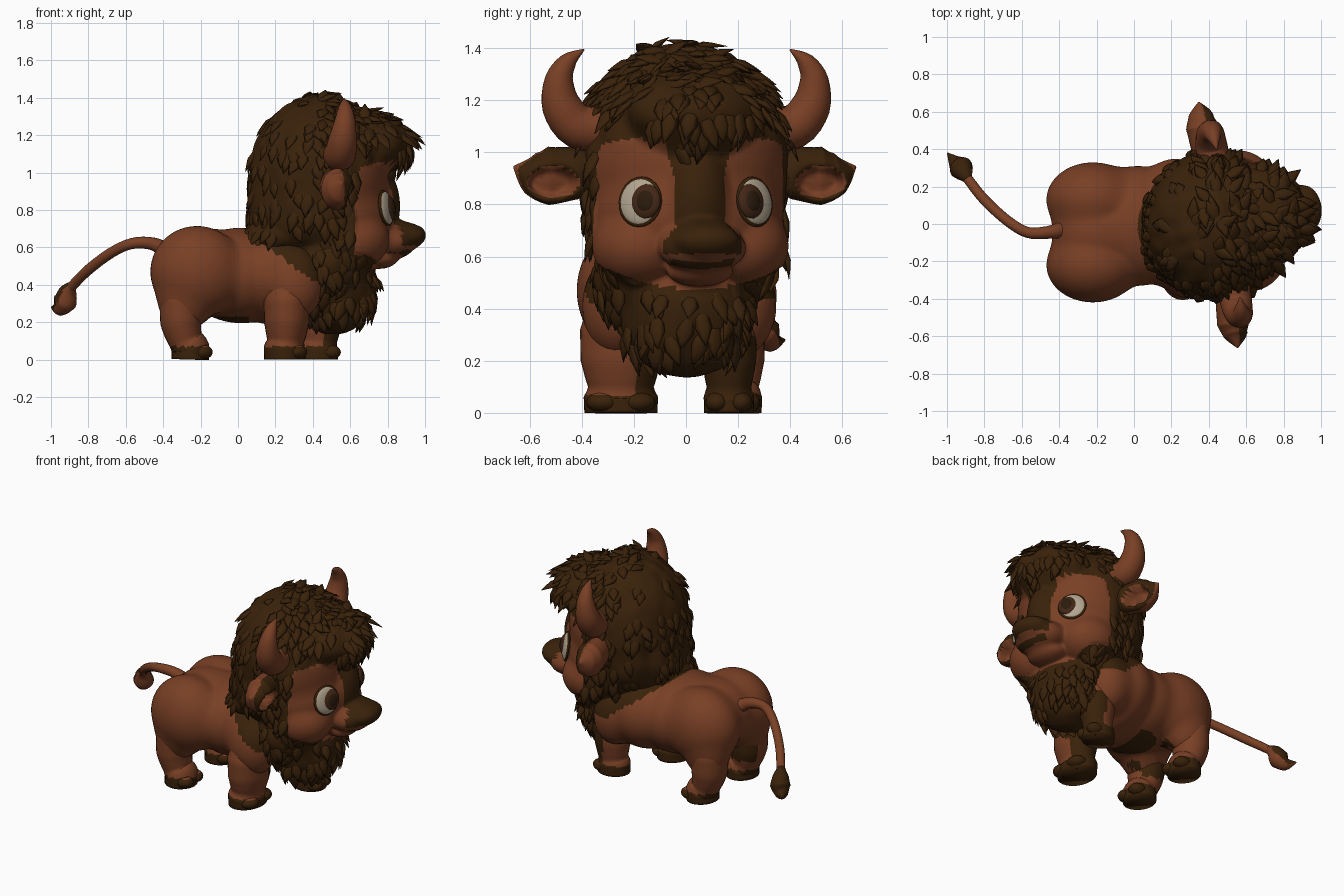
import bpy, bmesh, math, random
from mathutils import Vector, Matrix, noise

if "Cube" in bpy.data.objects:
    bpy.data.objects.remove(bpy.data.objects["Cube"])

random.seed(4)


def material(name, col):
    m = bpy.data.materials.new(name)
    m.diffuse_color = (*col, 1)
    m.use_nodes = True
    m.node_tree.nodes["Principled BSDF"].inputs["Base Color"].default_value = m.diffuse_color
    return m


SKIN = material("reddish brown hide", (0.19, 0.05, 0.018))
FUR = material("dark brown fur", (0.041, 0.0155, 0.003))
WHITE = material("eye cream", (0.45, 0.38, 0.28))
IRIS = material("iris brown", (0.055, 0.02, 0.008))
PUPIL = material("pupil dark", (0.025, 0.011, 0.004))
HEAD = Matrix.Translation((0.48, 0.0, 0)) @ Matrix.Rotation(math.radians(9), 4, 'Z')


def finish(name, bm, mats, matrix=None, rule=None):
    bmesh.ops.recalc_face_normals(bm, faces=bm.faces)
    me = bpy.data.meshes.new(name)
    bm.to_mesh(me)
    bm.free()
    for m in mats:
        me.materials.append(m)
    if rule:
        me.polygons.foreach_set("material_index", [int(rule(p.center, p.normal)) for p in me.polygons])
    me.shade_smooth()
    ob = bpy.data.objects.new(name, me)
    bpy.context.collection.objects.link(ob)
    if matrix:
        ob.matrix_world = matrix
    return me


def ball(bm, c, r, rot=None):
    m = Matrix.Translation(c) @ (rot or Matrix.Identity(4)) @ Matrix.Diagonal((*r, 1))
    bmesh.ops.create_uvsphere(bm, u_segments=24, v_segments=16, radius=1, matrix=m)


def blend(origin, balls, seg, rows, k=.03):
    """One smooth skin round many ellipsoids, shot outwards from a centre."""
    data = []
    for c, r in balls:
        o = [(origin[i] - c[i]) / r[i] for i in range(3)]
        data.append((*o, *r, o[0] ** 2 + o[1] ** 2 + o[2] ** 2 - 1))

    def reach(dx, dy, dz):
        best = second = 0.0
        for ox, oy, oz, rx, ry, rz, q in data:
            x, y, z = dx / rx, dy / ry, dz / rz
            a, b = x * x + y * y + z * z, ox * x + oy * y + oz * z
            disc = b * b - a * q
            if disc > 0:
                t = (math.sqrt(disc) - b) / a
                if t > best:
                    best, second = t, best
                elif t > second:
                    second = t
        return best + max(k - best + second, 0) ** 2 / (4 * k)

    bm, rings = bmesh.new(), []
    for i in range(rows + 1):
        th, ring = math.pi * i / rows, []
        for j in range(seg if 0 < i < rows else 1):
            ph = 2 * math.pi * j / seg
            d = Vector((math.sin(th) * math.cos(ph), math.sin(th) * math.sin(ph), math.cos(th)))
            ring.append(bm.verts.new(Vector(origin) + d * reach(*d)))
        rings.append(ring)
    for a, b in zip(rings, rings[1:]):
        for j in range(seg):
            n = (j + 1) % seg
            quad = (a[j % len(a)], b[j % len(b)], b[n % len(b)], a[n % len(a)])
            bm.faces.new(list(dict.fromkeys(quad)))
    for _ in range(3):
        bmesh.ops.smooth_vert(bm, verts=bm.verts, factor=.5, use_axis_x=True, use_axis_y=True, use_axis_z=True)
    bm.normal_update()
    return bm


def tube(bm, pts, rads, ref, sides=16, flat=1.0, sub=4):
    """Sweep a tapering oval along a smooth path."""
    P = [Vector(p) for p in pts]
    P = [2 * P[0] - P[1]] + P + [2 * P[-1] - P[-2]]
    path, rr = [], []
    for i in range(len(pts) - 1):
        a, b, c, d = P[i:i + 4]
        for t in [s / sub for s in range(sub + (i == len(pts) - 2))]:
            path.append(0.5 * (2 * b + (c - a) * t + (2 * a - 5 * b + 4 * c - d) * t * t
                               + (3 * b - a - 3 * c + d) * t ** 3))
            rr.append(rads[i] + (rads[i + 1] - rads[i]) * t)
    rings, n = [], len(path)
    for i, p in enumerate(path):
        tan = (path[min(i + 1, n - 1)] - path[max(i - 1, 0)]).normalized()
        a = tan.cross(Vector(ref)).normalized()
        b = a.cross(tan)
        rings.append([bm.verts.new(p + rr[i] * (a * math.cos(q) + b * math.sin(q) * flat))
                      for q in (2 * math.pi * j / sides for j in range(sides))])
    for r0, r1 in zip(rings, rings[1:]):
        for j in range(sides):
            bm.faces.new((r0[j], r0[j - 1], r1[j - 1], r1[j]))
    bm.faces.new(rings[0])
    bm.faces.new(rings[-1])


# Torso with haunches and shoulders; dark under the mane and belly
bm = blend((0, -.03, .46), [
    ((-.22, .13, .47), (.25, .2, .245)), ((-.22, -.22, .47), (.25, .2, .245)),
    ((-.2, -.045, .49), (.24, .25, .215)), ((.02, -.01, .45), (.32, .32, .255)),
    ((.22, 0, .45), (.24, .35, .27)), ((.3, -.26, .41), (.16, .14, .2)),
    ((.38, .2, .41), (.15, .15, .2)), ((-.28, -.24, .32), (.15, .13, .17)),
    ((-.28, .17, .32), (.15, .13, .17))], 130, 84, .05)
finish("body", bm, [SKIN, FUR], None,
       lambda c, n: (c.z < .23 and n.z < -.75 and -.2 < c.x < .06)
       or (c.z > .43 and c.x > 1.35 * (.72 - c.z)))

# Legs with cloven hooves; inner and front fur is dark
DARK = {"rear_right": lambda c: c.y > -.19 and .14 < c.z < .3, "rear_left": lambda c: False,
        "front_right": lambda c: c.y > -.2 and c.z < .34, "front_left": lambda c: c.x > .45 and c.z < .3}
for name, x, y, rx, ry in [("rear_right", -.255, -.25, .1, .11), ("rear_left", -.255, .18, .1, .11),
                           ("front_right", .25, -.25, .11, .14), ("front_left", .43, .165, .105, .095)]:
    bm = bmesh.new()
    hock = -.05 if x < 0 else .01
    tube(bm, [(x, y, 0), (x, y, .06), (x + hock * .5, y, .1), (x + hock, y, .2), (x + hock, y, .32),
              (x + hock, y, .42), (x + hock, y, .47)],
         [ry, ry * 1.02, ry * .9, ry * 1.1, ry * 1.12, ry * .85, .02], (1, 0, 0), 28, rx / ry, 5)
    for s in (-1, 1):
        ball(bm, (x + .06, y + s * ry * .48, .04), (.06, ry * .47, .04))
    finish(name + "_leg", bm, [SKIN, FUR], None, lambda c, n: c.z < .07 or DARK[name](c))


# Head, muzzle and mane in one skin, coloured by region
def on_face(c):
    v, z = abs(c.y), c.z
    if c.x < .09 + .25 * max(0, z - .9) or z < .475 + .7 * v * v or (z > .97 and c.x > .34):
        return False
    return z < .85 or abs((v - .22) / .2) ** 3 + ((z - .85) / .2) ** 3 < 1


def head_dark(c, n):
    v, z = abs(c.y), c.z
    stripe = z > .7 and v < .095 + .25 * max(0, z - .9)
    nose = c.x > .38 and z > .61 and v < .15
    mouth = c.x > .27 and v < .12 and abs(z - .565 - 1.2 * v * v) < .013
    return stripe or nose or mouth or not on_face(c)


bm = blend((.02, 0, .78), [
    ((.01, 0, .76), (.335, .375, .32)), ((.1, .2, .64), (.2, .18, .16)),
    ((.1, -.2, .64), (.2, .18, .16)), ((.34, .01, .635), (.14, .17, .1)),
    ((.44, .015, .665), (.092, .13, .072)), ((.28, .01, .545), (.1, .13, .06)),
    ((.22, 0, .82), (.17, .14, .25)), ((-.05, 0, .97), (.37, .40, .44)),
    ((-.1, 0, .8), (.33, .38, .3)), ((.19, 0, 1.15), (.26, .27, .17)),
    ((-.27, -.02, .66), (.19, .25, .12)), ((-.02, -.02, .52), (.24, .33, .25)),
    ((.04, -.01, .4), (.22, .25, .27))], 190, 130)
for v in bm.verts:
    if not on_face(v.co) and not (v.co.x > .2 and .45 < v.co.z < 1):
        v.co += v.normal * .016 * noise.noise(Vector((v.co.x * 11, v.co.y * 11, v.co.z * 6)))
head = finish("head_and_mane", bm, [SKIN, FUR], HEAD, head_dark)

# Fur locks over crown, cheeks and beard
bm = bmesh.new()
spots = [(p.center.copy(), p.normal.copy(), p.area) for p in head.polygons if p.material_index]
for c, n, _ in random.choices(spots, weights=[s[2] for s in spots], k=750):
    back = c.x < -.12
    if (c.x > .2 and .48 < c.z < 1.0) or (back and random.random() < .5):
        continue
    down = Vector((random.uniform(-.4, .4), random.uniform(-.4, .4), -1))
    if n.z > .8:
        down = Vector((random.uniform(-.3, 1), random.uniform(-1, 1), 0))
    t = (down - n * down.dot(n)).normalized()
    size = random.uniform(.09, .14)
    lift = .002 if back else random.uniform(.01, .026)
    tip = c + t * size + n * lift
    if on_face(tip + t * .02) or tip.z < .13:
        continue
    tube(bm, [c - n * .02 - t * .02, c + t * size * .45 + n * lift * .4, tip],
         [.022, .034, .002], n, 6, .4, 2)
finish("fur_locks", bm, [FUR], HEAD)

# Horns
bm = bmesh.new()
for s in (-1, 1):
    tube(bm, [(0, s * .3, 1.09), (0, s * .42, 1.1), (.005, s * .485, 1.18),
              (.015, s * .495, 1.28), (.02, s * .46, 1.35), (.025, s * .4, 1.395)],
         [.088, .086, .076, .055, .034, .003], (1, 0, 0), 24)
finish("horns", bm, [SKIN], HEAD)


# Ears, hollowed at the front
def ear_cup(c):
    return 1 - ((abs(c.y) - .52) / .1) ** 2 - ((c.z - .885) / .062) ** 2


bm = bmesh.new()
for s in (-1, 1):
    tube(bm, [(-.03, s * .3, .92), (-.03, s * .42, .92), (-.03, s * .53, .91),
              (-.03, s * .6, .92), (-.03, s * .665, .945)],
         [.06, .1, .112, .08, .004], (1, 0, 0), 36, .8, 8)
for v in bm.verts:
    if v.co.x > -.03 and ear_cup(v.co) > 0:
        v.co.x -= .09 * min(1, 2 * ear_cup(v.co))
finish("ears", bm, [SKIN, FUR], HEAD, lambda c, n: c.x > -.01 and ear_cup(c) < .02)

# Eyes: rim, white, iris and pupil as stacked flat domes
for s, side in ((-1, "right"), (1, "left")):
    n = Vector((.84, s * .52, .15)).normalized()
    t = Vector((0, 0, 1)).cross(n).normalized()
    rot = Matrix((t, n.cross(t), n)).transposed().to_4x4()
    for part, inward, out, r, mat in [("rim", 0, 0, (.09, .098, .018), FUR),
                                      ("white", 0, 0, (.083, .092, .026), WHITE),
                                      ("iris", .026, .01, (.062, .068, .026), IRIS),
                                      ("pupil", .03, .022, (.04, .046, .018), PUPIL)]:
        bm = bmesh.new()
        ball(bm, Vector((.279, s * .222, .81)) - t * s * inward + n * out, r, rot)
        finish(f"{side}_eye_{part}", bm, [mat], HEAD)

# Tail and its tuft
bm = bmesh.new()
tube(bm, [(-.38, -.03, .58), (-.46, -.045, .62), (-.57, -.045, .62), (-.68, .02, .57),
          (-.8, .13, .48), (-.88, .23, .4), (-.91, .27, .36)],
     [.045, .034, .029, .028, .028, .027, .025], (0, 0, 1))
finish("tail", bm, [SKIN])
bm = bmesh.new()
tube(bm, [(-.885, .235, .40), (-.91, .275, .36), (-.925, .3, .31), (-.955, .33, .275),
          (-.998, .38, .28)], [.022, .05, .064, .042, .003], (0, 0, 1), 20)
finish("tail_tuft", bm, [SKIN, FUR], None, lambda c, n: n.dot(Vector((-.5, .5, .7))) > 0)
